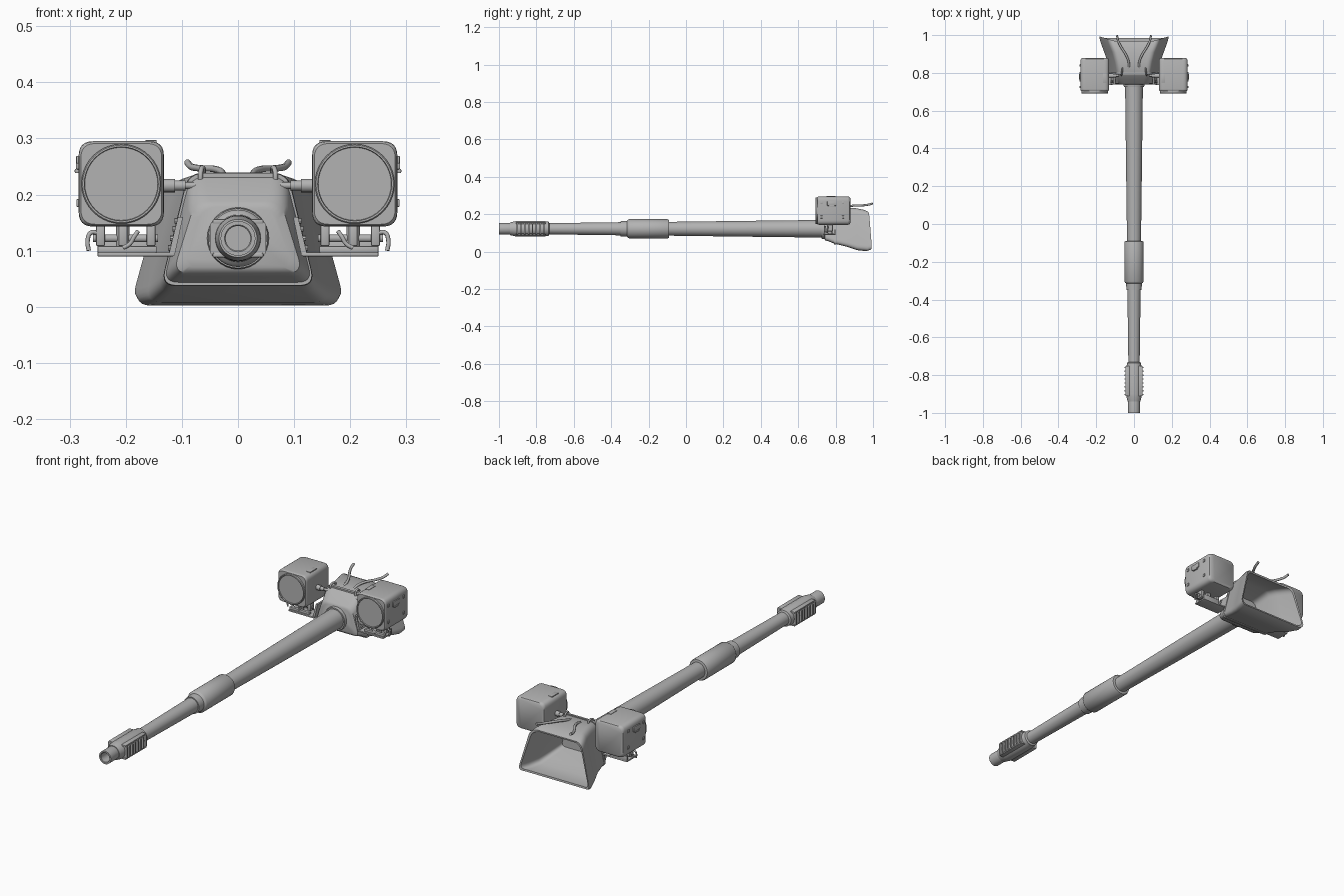
import bpy, bmesh, math
from mathutils import Vector, Matrix

grey = bpy.data.materials.new("gunmetal_grey")
grey.diffuse_color = (0.45, 0.45, 0.45, 1)
AXIS_Z = 0.122


def finish(bm, name, angle=35):
    bmesh.ops.recalc_face_normals(bm, faces=bm.faces)
    me = bpy.data.meshes.new(name)
    bm.to_mesh(me)
    bm.free()
    me.shade_smooth()
    me.set_sharp_from_angle(angle=math.radians(angle))
    me.materials.append(grey)
    ob = bpy.data.objects.new(name, me)
    bpy.context.collection.objects.link(ob)
    return ob


def skin(name, rings, caps=(True, True), angle=35):
    """Bridge rings of equal point count."""
    bm = bmesh.new()
    vs = [[bm.verts.new(p) for p in r] for r in rings]
    n = len(vs[0])
    for a, b in zip(vs, vs[1:]):
        for i in range(n):
            j = (i + 1) % n
            bm.faces.new((a[i], a[j], b[j], b[i]))
    if caps[0]:
        bm.faces.new(vs[0])
    if caps[1]:
        bm.faces.new(vs[-1])
    return finish(bm, name, angle)


def lathe(name, profile, cx=0, cz=AXIS_Z, n=32):
    rings = [[(cx + r * math.cos(math.tau * i / n), y, cz + r * math.sin(math.tau * i / n))
              for i in range(n)] for y, r in profile]
    return skin(name, rings)


def section(y, zt, ht, zb, hb, r, cx=0, flare=0):
    """Rounded trapezoid ring; flare pushes the wide parts back."""
    c = [Vector(p) for p in ((ht, zt), (-ht, zt), (-hb, zb), (hb, zb))]
    pts = []
    for i in range(4):
        p = c[i]
        a = p + (c[i - 1] - p).normalized() * r
        b = p + (c[(i + 1) % 4] - p).normalized() * r
        for k in range(7):
            t = k / 6
            q = a * (1 - t) ** 2 + p * 2 * t * (1 - t) + b * t * t
            pts.append((cx + q.x, y + flare * (abs(q.x) - 0.1), q.y))
    return pts


def box(name, x, y, z, bevel=0.003):
    bm = bmesh.new()
    size = [b - a for a, b in (x, y, z)]
    mid = [(a + b) / 2 for a, b in (x, y, z)]
    bmesh.ops.create_cube(bm, size=1, matrix=Matrix.Translation(mid) @ Matrix.Diagonal((*size, 1)))
    if bevel:
        bmesh.ops.bevel(bm, geom=bm.edges[:], offset=bevel, segments=2, affect='EDGES', profile=0.5)
    return finish(bm, name)


def tube(name, pts, r):
    cu = bpy.data.curves.new(name, 'CURVE')
    cu.dimensions = '3D'
    cu.bevel_depth, cu.bevel_resolution, cu.resolution_u = r, 2, 6
    cu.use_fill_caps = True
    sp = cu.splines.new('BEZIER')
    sp.bezier_points.add(len(pts) - 1)
    for b, p in zip(sp.bezier_points, pts):
        b.co = p
        b.handle_left_type = b.handle_right_type = 'AUTO'
    ob = bpy.data.objects.new(name, cu)
    bpy.context.collection.objects.link(ob)
    cu.materials.append(grey)
    bpy.ops.object.select_all(action='DESELECT')
    ob.select_set(True)
    bpy.context.view_layer.objects.active = ob
    bpy.ops.object.convert(target='MESH')
    return ob


def rod(name, a, b, r, n=16):
    a, b = Vector(a), Vector(b)
    d = b - a
    bm = bmesh.new()
    bmesh.ops.create_cone(bm, cap_ends=True, segments=n, radius1=r, radius2=r, depth=d.length,
                          matrix=Matrix.Translation((a + b) / 2) @ d.to_track_quat('Z', 'Y').to_matrix().to_4x4())
    return finish(bm, name)


# Barrel with open bore and root collar
lathe("barrel", [(-0.80, 0.022), (-0.998, 0.022), (-1.0, 0.024), (-1.0, 0.031), (-0.94, 0.031),
                 (-0.935, 0.030), (-0.73, 0.030), (-0.35, 0.035), (-0.09, 0.037), (0.3, 0.042),
                 (0.72, 0.047), (0.76, 0.047)])
# Fume extractor sleeve
lathe("bore_sleeve", [(-0.35, 0.03), (-0.35, 0.040), (-0.315, 0.042), (-0.31, 0.048), (-0.305, 0.051),
                      (-0.098, 0.051), (-0.092, 0.048), (-0.09, 0.036)])

# Muzzle brake: core, collars, side fins and slot rails
lathe("muzzle_brake_core", [(-0.94, 0.028), (-0.94, 0.034), (-0.915, 0.040), (-0.90, 0.041),
                            (-0.755, 0.041), (-0.745, 0.038), (-0.735, 0.038), (-0.73, 0.028)])
for i in range(8):
    y = -0.903 + i * 0.0205
    skin("muzzle_brake_fin", [section(yy, AXIS_Z + 0.032, 0.05, AXIS_Z - 0.032, 0.05, 0.012)
                              for yy in (y - 0.0035, y + 0.0035)])
for s in (-1, 1):
    for dz in (-0.030, 0.030):
        box("muzzle_brake_rail", sorted((s * 0.022, s * 0.045)), (-0.91, -0.752),
            (AXIS_Z + dz - 0.004, AXIS_Z + dz + 0.004), 0.002)

# Mantlet block and flared cover, hollow from behind
skin("mantlet_cover", [
    section(0.738, 0.178, 0.062, 0.070, 0.098, 0.025),
    section(0.744, 0.188, 0.076, 0.060, 0.116, 0.028),
    section(0.765, 0.200, 0.082, 0.054, 0.124, 0.028),
    section(0.785, 0.228, 0.084, 0.046, 0.131, 0.026),
    section(0.800, 0.234, 0.086, 0.041, 0.135, 0.026),
    section(0.860, 0.236, 0.096, 0.026, 0.145, 0.028),
    section(0.910, 0.232, 0.110, 0.008, 0.166, 0.030, flare=0.1),
    section(0.950, 0.224, 0.128, 0.002, 0.186, 0.032, flare=0.25),
    section(0.968, 0.214, 0.134, 0.010, 0.190, 0.030, flare=0.3),
    section(0.968, 0.206, 0.126, 0.018, 0.182, 0.030, flare=0.3),
    section(0.940, 0.214, 0.116, 0.016, 0.170, 0.030, flare=0.2),
    section(0.900, 0.220, 0.100, 0.022, 0.150, 0.028),
    section(0.860, 0.222, 0.088, 0.038, 0.134, 0.026),
    section(0.775, 0.200, 0.076, 0.062, 0.114, 0.024)], angle=45)
# Raised clamp strip around the cover
skin("cover_clamp_strip", [section(0.792, 0.226, 0.078, 0.050, 0.122, 0.026),
                           section(0.792, 0.238, 0.088, 0.038, 0.137, 0.028),
                           section(0.804, 0.239, 0.089, 0.037, 0.138, 0.028),
                           section(0.804, 0.226, 0.078, 0.050, 0.122, 0.026)], caps=(False, False))
# Ring where the barrel enters the block
lathe("barrel_collar", [(0.725, 0.046), (0.725, 0.053), (0.734, 0.055), (0.745, 0.055)])

LX, LZ, H = 0.208, 0.219, 0.076
for s in (-1, 1):
    cx = s * LX

    def span(a, b):
        return sorted((s * a, s * b))

    # Searchlight housing, rounded front and back
    def ring(y, d, r=0.026):
        return section(y, LZ + H - d, H - d, LZ - H + d, H - d, r, cx)
    skin("searchlight_housing", [ring(0.703, 0.004), ring(0.707, 0.001), ring(0.715, 0), ring(0.865, 0),
                                 ring(0.874, 0.003), ring(0.879, 0.010, 0.022)])
    # Front rim and lens
    lathe("searchlight_rim", [(0.71, 0.071), (0.694, 0.071), (0.692, 0.069), (0.692, 0.066), (0.697, 0.065)],
          cx, LZ, 40)
    lathe("searchlight_lens", [(0.708, 0.066), (0.697, 0.066)], cx, LZ, 40)
    # Side latches and seam strip
    box("housing_latch", span(0.282, 0.289), (0.755, 0.805), (0.245, 0.268), 0.002)
    box("housing_latch_tab", span(0.282, 0.291), (0.765, 0.795), (0.238, 0.246), 0.002)
    for y in (0.725, 0.84):
        for z in (0.185, 0.262):
            box("housing_lug", span(0.282, 0.288), (y - 0.006, y + 0.006), (z - 0.007, z + 0.007), 0.002)
    box("housing_top_hinge", span(0.145, 0.165), (0.75, 0.80), (0.292, 0.297), 0.001)

    # Mounting shelf, angle bar and sloped arm
    box("bracket_shelf", span(0.115, 0.25), (0.735, 0.80), (0.090, 0.097), 0.001)
    box("bracket_web", span(0.16, 0.25), (0.793, 0.80), (0.094, 0.117), 0.001)
    box("bracket_bar", span(0.145, 0.25), (0.742, 0.756), (0.096, 0.108), 0.002)
    skin("bracket_arm", [[(s * x, y, z) for x, z in ((0.098, 0.160), (0.107, 0.160), (0.124, 0.091), (0.113, 0.091))]
                         for y in (0.738, 0.80)])
    for z in (0.105, 0.122, 0.139, 0.153):
        x = 0.121 - (z - 0.097) * 0.25
        rod("bracket_bolt", (s * (x - 0.004), 0.755, z), (s * (x + 0.006), 0.755, z - 0.0), 0.005, 8)

    # Pivot feet and clamps under the light
    for x in (0.155, 0.205, 0.245):
        box("light_foot", span(x - 0.008, x + 0.008), (0.755, 0.785), (0.108, 0.146), 0.003)
    rod("pivot_pin", (s * 0.143, 0.77, 0.122), (s * 0.258, 0.77, 0.122), 0.007)
    rod("pivot_post", (s * 0.205, 0.77, 0.092), (s * 0.205, 0.77, 0.145), 0.012)
    tube("clamp_handle", [(s * 0.245, 0.76, 0.130), (s * 0.262, 0.758, 0.132), (s * 0.268, 0.756, 0.118),
                          (s * 0.266, 0.755, 0.100)], 0.004)
    tube("clamp_hook", [(s * 0.178, 0.745, 0.135), (s * 0.185, 0.742, 0.125), (s * 0.193, 0.742, 0.112),
                        (s * 0.205, 0.742, 0.105)], 0.004)

    # Cable connector and looping cable
    rod("cable_connector", (s * 0.136, 0.785, 0.216), (s * 0.112, 0.785, 0.216), 0.012)
    rod("cable_ferrule", (s * 0.113, 0.785, 0.216), (s * 0.094, 0.785, 0.216), 0.009)
    tube("power_cable", [(s * 0.096, 0.785, 0.216), (s * 0.06, 0.79, 0.217), (s * 0.033, 0.815, 0.226),
                         (s * 0.027, 0.85, 0.237), (s * 0.04, 0.89, 0.245), (s * 0.07, 0.94, 0.247),
                         (s * 0.084, 0.97, 0.250), (s * 0.090, 0.998, 0.257)], 0.006)
    # Cable clip on the cover top
    tube("lifting_loop", [(s * 0.067, 0.79, 0.215), (s * 0.066, 0.792, 0.242), (s * 0.062, 0.815, 0.246),
                          (s * 0.062, 0.826, 0.230)], 0.0045)
